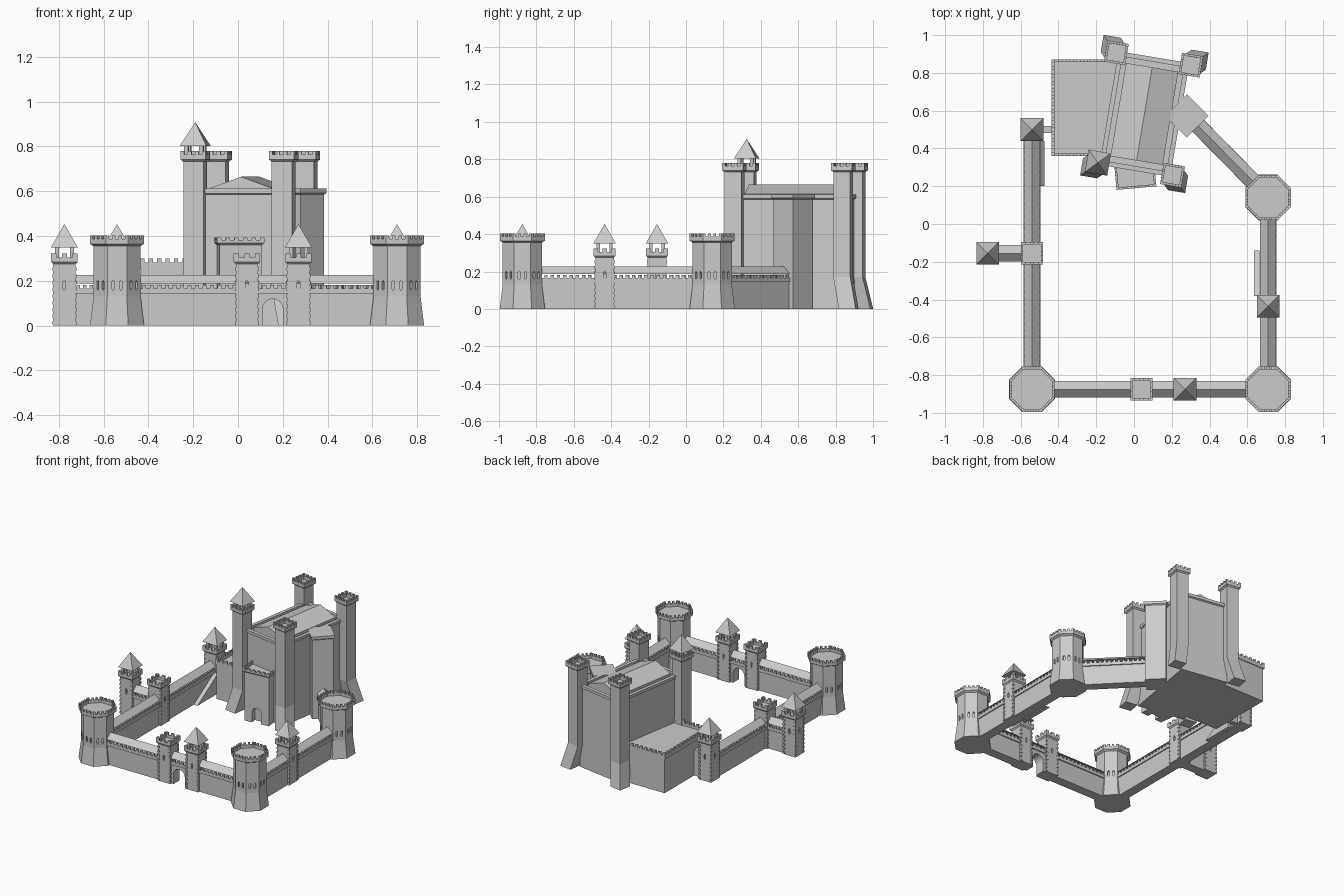
import bpy, bmesh
from math import pi, cos, sin
from mathutils import Vector as V

if "Cube" in bpy.data.objects:
    bpy.data.objects.remove(bpy.data.objects["Cube"])


# ---------- helpers ----------
def loft(bm, rings):
    rows = [[bm.verts.new(p) for p in r] for r in rings]
    n = len(rows[0])
    for a, b in zip(rows, rows[1:]):
        for i in range(n):
            bm.faces.new((a[i], a[(i + 1) % n], b[(i + 1) % n], b[i]))
    bm.faces.new(rows[0][::-1])
    bm.faces.new(rows[-1])


def at(pts, z):
    return [V((p[0], p[1], z)) for p in pts]


def ngon(c, n, a, rot=0):
    r = a / cos(pi / n)
    return [V((c[0] + r * cos(rot + (i + .5) * 2 * pi / n),
               c[1] + r * sin(rot + (i + .5) * 2 * pi / n))) for i in range(n)]


def axes(p, q):
    d = (V(q) - V(p)).normalized()
    return d, V((-d.y, d.x))


def strip(bm, p, q, o0, o1, z0, z1):
    """Box along the line p-q between two sideways offsets."""
    n = axes(p, q)[1]
    quad = [V(p) + n * o0, V(q) + n * o0, V(q) + n * o1, V(p) + n * o1]
    loft(bm, [at(quad, z0), at(quad, z1)])


def merlons(bm, p, q, o0, o1, z0, z1, step):
    p, q = V(p), V(q)
    k = max(1, round((q - p).length / step))
    for i in range(k + 1):
        s = 2 * i / (2 * k + 1)
        strip(bm, p.lerp(q, s), p.lerp(q, s + 1 / (2 * k + 1)), o0, o1, z0, z1)


def parapet(bm, pts, t, z0, z1, z2=None, step=.04):
    for p, q in zip(pts, pts[1:] + pts[:1]):
        strip(bm, p, q, 0, t, z0, z1)
        if z2:
            merlons(bm, p, q, 0, t, z1 - .001, z2, step)


def plate(bm, o, d, profile, d0, d1):
    """Profile of (along, height) points pushed through the line's normal."""
    n = V((-d.y, d.x))
    loft(bm, [[V((*(V(o) + d * s + n * k), z)) for s, z in profile] for k in (d0, d1)])


def finish(bm, name, cutter=None):
    bmesh.ops.recalc_face_normals(bm, faces=bm.faces)
    me = bpy.data.meshes.new(name)
    bm.to_mesh(me)
    bm.free()
    ob = bpy.data.objects.new(name, me)
    bpy.context.collection.objects.link(ob)
    if cutter:
        cut = finish(cutter, name + "_cutter")
        cut.hide_render = True
        mod = ob.modifiers.new("openings", 'BOOLEAN')
        mod.operation, mod.solver, mod.object = 'DIFFERENCE', 'EXACT', cut
        dg = bpy.context.evaluated_depsgraph_get()
        ob.data = bpy.data.meshes.new_from_object(ob.evaluated_get(dg))
        ob.modifiers.clear()
        bpy.data.objects.remove(cut)
    return ob


def pyramid(bm, c, a, z0, z1, rot=0, post_z=0, post=.04):
    base = ngon(c, 4, a, rot)
    loft(bm, [at(base, z0), at(ngon(c, 4, .0005, rot), z1)])
    for p in ngon(c, 4, post, rot):
        q = ngon(p, 4, .009, rot)
        loft(bm, [at(q, post_z), at(q, z0 + .002)])


SLIT = [(-.006, .165), (0, .157), (.006, .165), (.006, .195), (0, .203), (-.006, .195)]


def slits(cut, pts, offsets):
    for p, q in zip(pts, pts[1:] + pts[:1]):
        d = axes(p, q)[0]
        for s in offsets:
            plate(cut, (p + q) / 2 + d * s, d, SLIT, -.01, .012)


def arch(w, h):
    return [(-w, -.02), (w, -.02)] + [(w * cos(i * pi / 8), h - w + w * sin(i * pi / 8)) for i in range(9)]


# ---------- octagonal corner towers ----------
CORNERS = [(-.54, -.875), (.71, -.875), (.71, .14)]
for i, c in enumerate(CORNERS):
    bm, cut = bmesh.new(), bmesh.new()
    shaft, top = ngon(c, 8, .105), ngon(c, 8, .12)
    loft(bm, [at(ngon(c, 8, .121), 0), at(shaft, .13), at(shaft, .355), at(top, .365)])
    slits(cut, shaft, (-.017, .017))
    finish(bm, f"corner_tower_{i}", cut)
    bm = bmesh.new()
    parapet(bm, top, .014, .364, .386, .402, .035)
    finish(bm, f"corner_tower_parapet_{i}")

# ---------- small square towers ----------
SMALL = [((-.54, .5), 1), ((-.54, -.155), 0), ((-.775, -.155), 1),
         ((.04, -.875), 0), ((.27, -.875), 1), ((.71, -.435), 1)]
for i, (c, roofed) in enumerate(SMALL):
    bm, cut = bmesh.new(), bmesh.new()
    shaft, top = ngon(c, 4, .05), ngon(c, 4, .059)
    loft(bm, [at(shaft, 0), at(shaft, .275), at(top, .285)])
    slits(cut, shaft, (0,))
    finish(bm, f"wall_tower_{i}", cut)
    bm = bmesh.new()
    parapet(bm, top, .012, .284, .304, .322, .05)
    for k, p in enumerate(ngon(c, 4, .045)):          # corner stones
        for j in range(9):
            q = ngon(p, 4, .008)
            loft(bm, [at(q, .004 + j * .03), at(q, .02 + j * .03)])
    finish(bm, f"wall_tower_parapet_{i}")
    if roofed:
        bm = bmesh.new()
        pyramid(bm, c, .06, .35, .453, 0, .284, .034)
        finish(bm, f"wall_tower_roof_{i}")

# ---------- curtain walls with roofed walks ----------
WALLS = [("west", (-.54, -.79), (-.54, .47)), ("gatehouse", (-.75, -.155), (-.56, -.155)),
         ("front", (-.46, -.875), (.63, -.875)), ("east", (.71, -.79), (.71, .06)),
         ("diagonal", (.65, .205), (.32, .54))]
for name, p, q in WALLS:
    bm = bmesh.new()
    strip(bm, p, q, -.036, .036, 0, .15)
    cut = None
    if name == "front":                               # main gate
        cut = bmesh.new()
        plate(cut, (.155, -.875), V((1, 0)), arch(.046, .12), -.1, .1)
    finish(bm, name + "_wall", cut)
    bm = bmesh.new()
    for s in (-1, 1):
        o = sorted((s * .034, s * .044))
        strip(bm, p, q, *o, .143, .166)
        merlons(bm, p, q, *o, .165, .181, .034)
    finish(bm, name + "_wall_parapet")
    bm = bmesh.new()
    n = axes(p, q)[1]
    loft(bm, [[V((*(V(e) + n * .043), .188)), V((*(V(e) - n * .043), .188)), V((*e, .226))]
              for e in (p, q)])
    finish(bm, name + "_walk_roof")

# stair ramps against the walls, link to the annex
for i, (x, y0, y1) in enumerate([(-.488, .20, .44), (.65, -.14, -.38)]):
    bm = bmesh.new()
    plate(bm, (x, 0), V((0, 1)), [(y0, 0), (y1, 0), (y1, .15)], -.015, .015)
    finish(bm, f"stair_ramp_{i}")
bm = bmesh.new()
strip(bm, (-.51, .5), (-.42, .5), -.018, .018, 0, .19)
finish(bm, "annex_link_wall")

# ---------- keep ----------
C, ROT = V((.055, .5825)), -.166
U, W = V((cos(ROT), sin(ROT))), V((-sin(ROT), cos(ROT)))


def local(u, v):
    return C + U * u + W * v


def rect(u, v):
    return [local(-u, -v), local(u, -v), local(u, v), local(-u, v)]


bm = bmesh.new()
body, rim = rect(.18, .295), rect(.19, .305)
loft(bm, [at(body, 0), at(body, .585), at(rim, .592)])
parapet(bm, rim, .025, .591, .612)
finish(bm, "keep_body")

bm = bmesh.new()
loft(bm, [[V((*local(-.14, v), .59)), V((*local(.14, v), .59)), V((*local(.14, v), .614)),
           V((*local(0, v), .665)), V((*local(-.14, v), .614))] for v in (-.25, .25)])
finish(bm, "keep_roof")

for su in (-1, 1):
    for sv in (-1, 1):
        name = f"keep_{'front' if sv < 0 else 'back'}_{'left' if su < 0 else 'right'}_tower"
        c = local(.2 * su, .295 * sv)
        shaft, top = ngon(c, 4, .046, ROT), ngon(c, 4, .057, ROT)
        foot = [p + (U * su + W * sv) * .036 for p in shaft]
        bm = bmesh.new()
        loft(bm, [at(foot, 0), at(shaft, .17), at(shaft, .732), at(top, .742)])
        parapet(bm, top, .013, .741, .765, .781, .04)
        finish(bm, name)
        if su < 0 and sv < 0:
            bm = bmesh.new()
            pyramid(bm, c, .06, .803, .908, ROT, .741, .034)
            finish(bm, "keep_tower_roof")

# diagonal turret where the wall meets the keep
bm = bmesh.new()
c = (.28, .572)
loft(bm, [at(ngon(c, 4, .073, pi / 4), 0), at(ngon(c, 4, .073, pi / 4), .585),
          at(ngon(c, 4, .081, pi / 4), .592), at(ngon(c, 4, .081, pi / 4), .612)])
finish(bm, "keep_side_turret")

# porch with arched door
bm, cut = bmesh.new(), bmesh.new()
d = V((cos(.09), sin(.09)))
n = V((-d.y, d.x))
o = V((.012, .2))


def porch(w, f):
    return [o - d * w + n * f, o + d * w + n * f, o + d * w + n * .16, o - d * w + n * .16]


loft(bm, [at(porch(.095, 0), 0), at(porch(.095, 0), .36), at(porch(.106, -.01), .37)])
plate(cut, o, d, arch(.035, .11), -.05, .04)
finish(bm, "keep_porch", cut)
bm = bmesh.new()
parapet(bm, porch(.106, -.01), .012, .369, .382, .394, .045)
finish(bm, "keep_porch_parapet")

# low annex beside the keep
bm = bmesh.new()
box = [V((-.43, .365)), V((-.08, .365)), V((-.08, .865)), V((-.43, .865))]
loft(bm, [at(box, 0), at(box, .262)])
rim = [p + V((-.006 if p.x < -.2 else 0, .006 if p.y > .5 else -.006)) for p in box]
loft(bm, [at(rim, .255), at(rim, .263)])
for i in (0, 2, 3):
    p, q = rim[i], rim[(i + 1) % 4]
    strip(bm, p, q, 0, .014, .262, .282)
    merlons(bm, p, q, 0, .014, .281, .3, .04)
finish(bm, "keep_annex")
